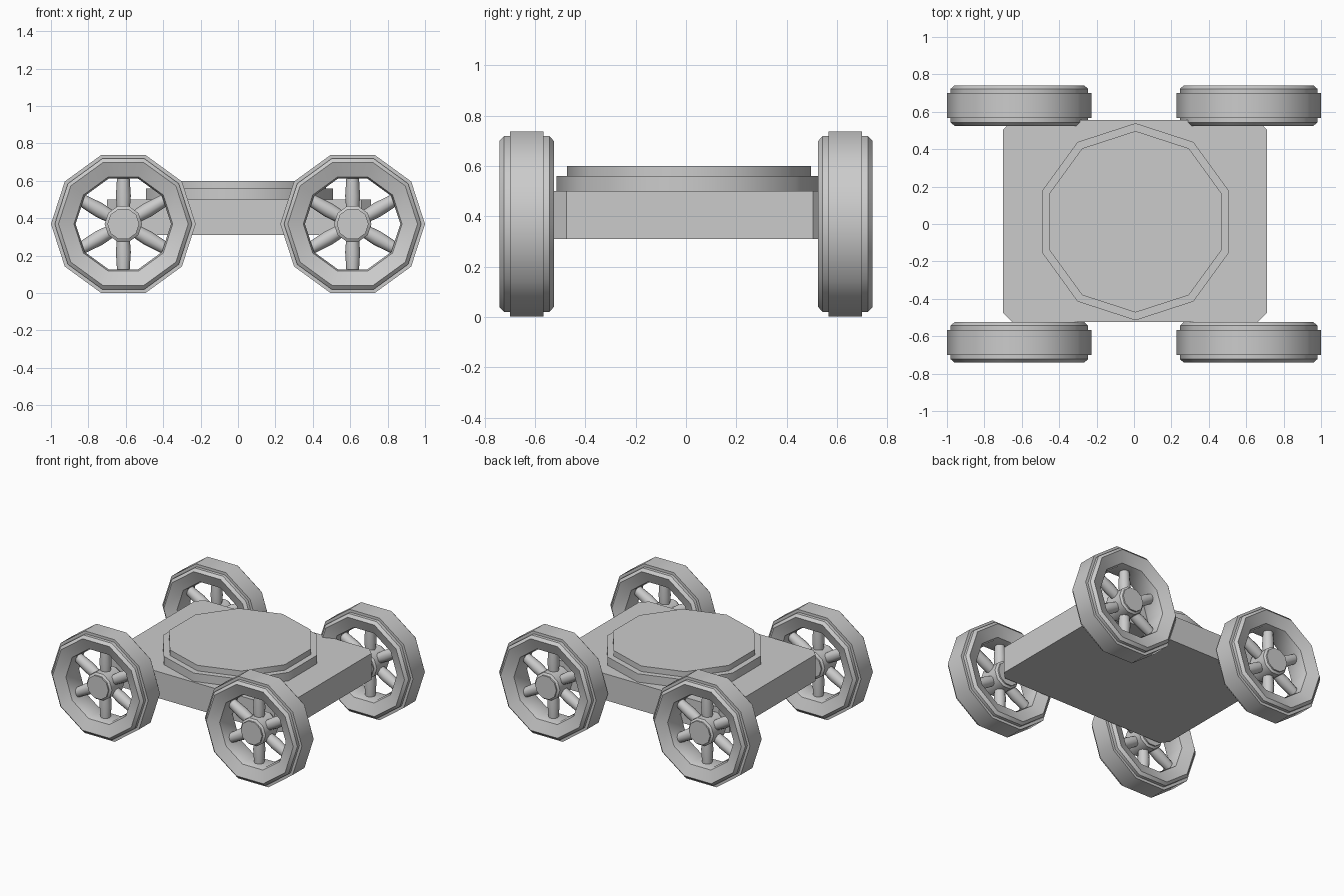
import bpy, bmesh
from math import sin, cos, pi, radians
from mathutils import Matrix

if "Cube" in bpy.data.objects:
    bpy.data.objects.remove(bpy.data.objects["Cube"])


def finish(name, bm):
    bmesh.ops.recalc_face_normals(bm, faces=bm.faces[:])
    mesh = bpy.data.meshes.new(name)
    bm.to_mesh(mesh)
    bm.free()
    obj = bpy.data.objects.new(name, mesh)
    bpy.context.collection.objects.link(obj)
    bpy.ops.object.select_all(action='DESELECT')
    obj.select_set(True)
    bpy.context.view_layer.objects.active = obj
    bpy.ops.object.shade_smooth_by_angle(angle=radians(40))
    return obj


def lathe(bm, profile, sides, matrix, start=0.0, ring=False):
    """Revolve (radius, height) points round z; capped solid, or closed ring."""
    loops = [[bm.verts.new(matrix @ Matrix.Translation((
        r * cos(start + 2 * pi * i / sides), r * sin(start + 2 * pi * i / sides), h)).translation)
        for i in range(sides)] for r, h in profile]
    pairs = list(zip(loops, loops[1:]))
    if ring:
        pairs.append((loops[-1], loops[0]))
    else:
        bm.faces.new(loops[0])
        bm.faces.new(loops[-1])
    for a, b in pairs:
        for i in range(sides):
            j = (i + 1) % sides
            bm.faces.new((a[i], a[j], b[j], b[i]))


# Chassis slab with clipped corners
bm = bmesh.new()
x0, x1, y0, y1, c = -0.70, 0.71, -0.525, 0.555, 0.05
outline = [(x0 + c, y0), (x1 - c, y0), (x1, y0 + c), (x1, y1 - c),
           (x1 - c, y1), (x0 + c, y1), (x0, y1 - c), (x0, y0 + c)]
face = bm.faces.new([bm.verts.new((x, y, 0.31)) for x, y in outline])
top = bmesh.ops.extrude_face_region(bm, geom=[face], use_keep_orig=True)['geom']
bmesh.ops.translate(bm, verts=[g for g in top if isinstance(g, bmesh.types.BMVert)], vec=(0, 0, 0.19))
finish("chassis", bm)

# Stepped ten-sided turntable
bm = bmesh.new()
lathe(bm, [(0.527, 0.49), (0.527, 0.56), (0.485, 0.56), (0.485, 0.60)], 10,
      Matrix.Translation((0.008, 0.012, 0)), start=pi / 2)
finish("turntable", bm)

# Half profiles of the tyre and hub, mirrored across the wheel plane
tyre_half = [(0.255, 0.045), (0.264, 0.075), (0.347, 0.108), (0.367, 0.09), (0.367, 0.067), (0.387, 0.067)]
tyre = tyre_half + [(r, -h) for r, h in reversed(tyre_half)]
hub_half = [(0.085, 0.09), (0.085, 0.08), (0.1, 0.07)]
hub = hub_half + [(r, -h) for r, h in reversed(hub_half)]
spoke = [(0.033, 0.06), (0.04, 0.15), (0.033, 0.26)]

for sx, side_x in ((-1, "left"), (1, "right")):
    for sy, side_y in ((-1, "front"), (1, "back")):
        centre = Matrix.Translation((sx * 0.613, sy * 0.633, 0.369))
        turn = centre @ Matrix.Rotation(pi / 2, 4, 'X')
        tag = f"{side_y}_{side_x}"

        # Tyre
        bm = bmesh.new()
        lathe(bm, tyre, 10, turn, ring=True)
        finish(f"{tag}_tyre", bm)

        # Hub
        bm = bmesh.new()
        lathe(bm, hub, 10, turn)
        finish(f"{tag}_hub", bm)

        # Six spokes
        bm = bmesh.new()
        for k in range(6):
            lathe(bm, spoke, 10, centre @ Matrix.Rotation(k * pi / 3, 4, 'Y'))
        finish(f"{tag}_spokes", bm)
